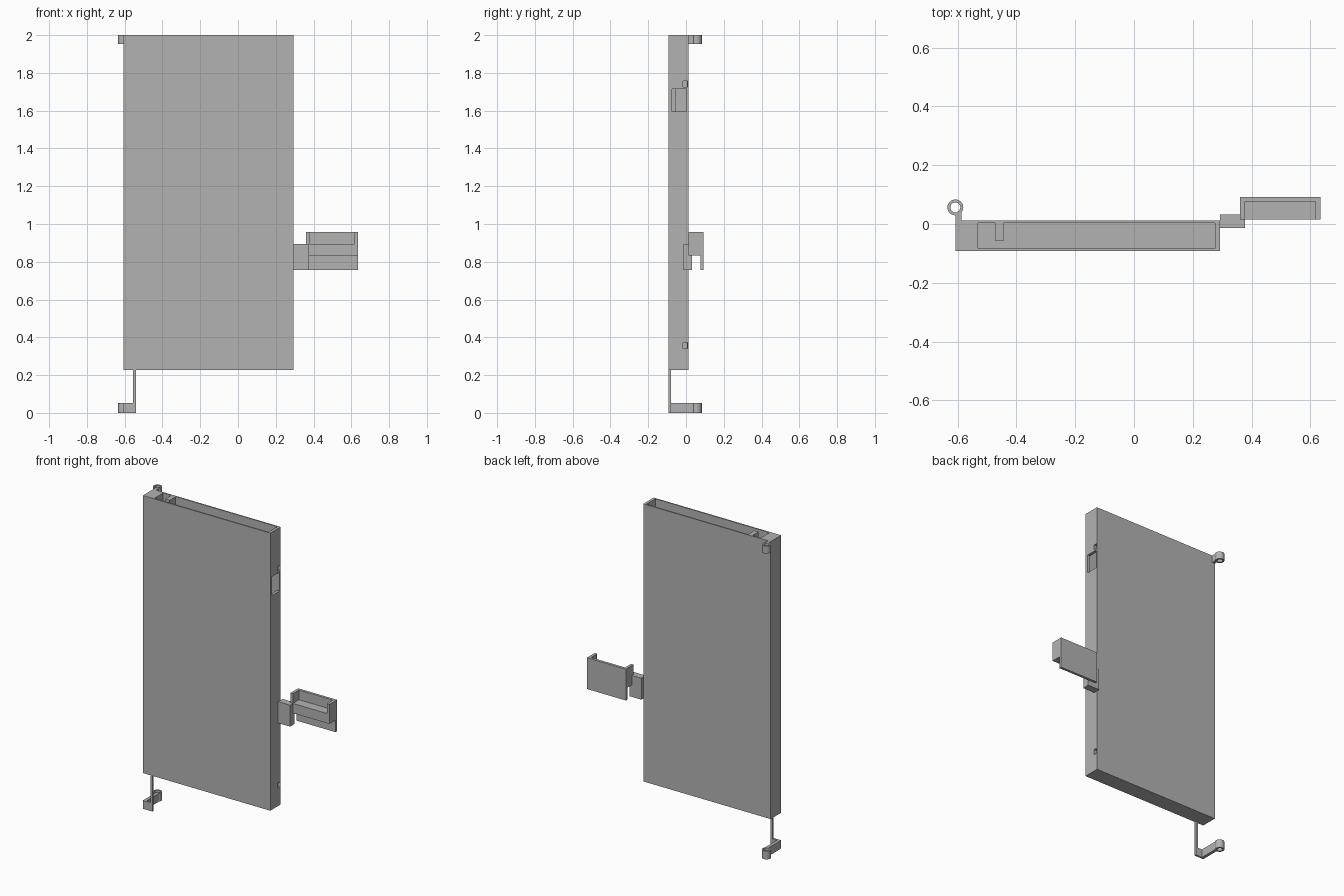
import bpy, bmesh, math

if "Cube" in bpy.data.objects:
    bpy.data.objects.remove(bpy.data.objects["Cube"])

grey = bpy.data.materials.new("grey_plastic")
grey.diffuse_color = (0.45, 0.45, 0.45, 1)
grey.use_nodes = True
grey.node_tree.nodes["Principled BSDF"].inputs["Base Color"].default_value = grey.diffuse_color


def make_object(name, bm):
    bmesh.ops.recalc_face_normals(bm, faces=bm.faces)
    mesh = bpy.data.meshes.new(name)
    bm.to_mesh(mesh)
    bm.free()
    mesh.materials.append(grey)
    obj = bpy.data.objects.new(name, mesh)
    bpy.context.collection.objects.link(obj)
    return obj


def box(name, x, y, z):
    """Box from (min, max) ranges."""
    bm = bmesh.new()
    bmesh.ops.create_cube(bm, size=1)
    for v in bm.verts:
        v.co = [r[0] + (c + 0.5) * (r[1] - r[0]) for c, r in zip(v.co, (x, y, z))]
    return make_object(name, bm)


def prism(name, outline, z):
    """Extrude an xy outline between two heights."""
    bm = bmesh.new()
    face = bm.faces.new([bm.verts.new((px, py, z[0])) for px, py in outline])
    ext = bmesh.ops.extrude_face_region(bm, geom=[face])
    for v in ext["geom"]:
        if isinstance(v, bmesh.types.BMVert):
            v.co.z = z[1]
    return make_object(name, bm)


def ring(name, cx, cy, r_out, r_in, z, n=32):
    """Vertical tube with a through hole."""
    bm = bmesh.new()
    loops = []
    for r, h in ((r_out, z[0]), (r_out, z[1]), (r_in, z[1]), (r_in, z[0])):
        loops.append([bm.verts.new((cx + r * math.cos(2 * math.pi * i / n),
                                    cy + r * math.sin(2 * math.pi * i / n), h))
                      for i in range(n)])
    for k in range(4):
        a, b = loops[k], loops[(k + 1) % 4]
        for i in range(n):
            j = (i + 1) % n
            bm.faces.new((a[i], a[j], b[j], b[i]))
    obj = make_object(name, bm)
    bpy.ops.object.select_all(action='DESELECT')
    bpy.context.view_layer.objects.active = obj
    obj.select_set(True)
    bpy.ops.object.shade_smooth_by_angle()
    return obj


def cut(target, cutter):
    cutter.hide_render = True
    cutter.hide_set(True)
    mod = target.modifiers.new(cutter.name, 'BOOLEAN')
    mod.operation = 'DIFFERENCE'
    mod.solver = 'EXACT'
    mod.object = cutter


# Hollow door panel, open at the top
Y0, Y1 = -0.0925, 0.0125
panel = box("door_panel", (-0.607, 0.293), (Y0, Y1), (0.228, 2.0))
cut(panel, box("cavity_cutter", (-0.531, 0.275), (-0.084, 0.004), (0.24, 2.1)))

# Openings in the latch edge
cut(panel, box("slot_cutter", (0.25, 0.35), (-0.073, 0.002), (1.595, 1.715)))
for label, z in (("upper", (1.725, 1.757)), ("lower", (0.34, 0.373))):
    cut(panel, box(label + "_hole_cutter", (0.262, 0.35), (-0.016, 0.008), z))

# Rib inside the cavity
box("inner_rib", (-0.473, -0.443), (-0.057, 0.006), (0.235, 1.9999))

# Hinge knuckles
for label, z in (("upper", (1.953, 2.0)), ("lower", (0.0, 0.053))):
    ring(label + "_hinge_knuckle", -0.608, 0.0565, 0.027, 0.017, z)
box("upper_hinge_arm", (-0.607, -0.587), (0.01, 0.039), (1.953, 2.0))

# Bent lower hinge arm and the rod joining it to the panel
prism("lower_hinge_arm",
      [(-0.607, Y0), (-0.54, Y0), (-0.54, -0.08), (-0.587, -0.08),
       (-0.587, 0.039), (-0.607, 0.039)], (0.0, 0.053))
box("hinge_rod", (-0.555, -0.54), (Y0, -0.08), (0.05, 0.23))

# Handle: connector block, floor, U-shaped rim, and hanging back plate
box("handle_connector", (0.293, 0.377), (-0.013, 0.032), (0.757, 0.894))
box("handle_floor", (0.36, 0.635), (0.0145, 0.076), (0.833, 0.895))
prism("handle_rim",
      [(0.36, 0.0145), (0.378, 0.0145), (0.378, 0.076), (0.617, 0.076),
       (0.617, 0.0145), (0.635, 0.0145), (0.635, 0.0925), (0.36, 0.0925)],
      (0.895, 0.957))
box("handle_back_plate", (0.36, 0.635), (0.076, 0.0925), (0.757, 0.895))
